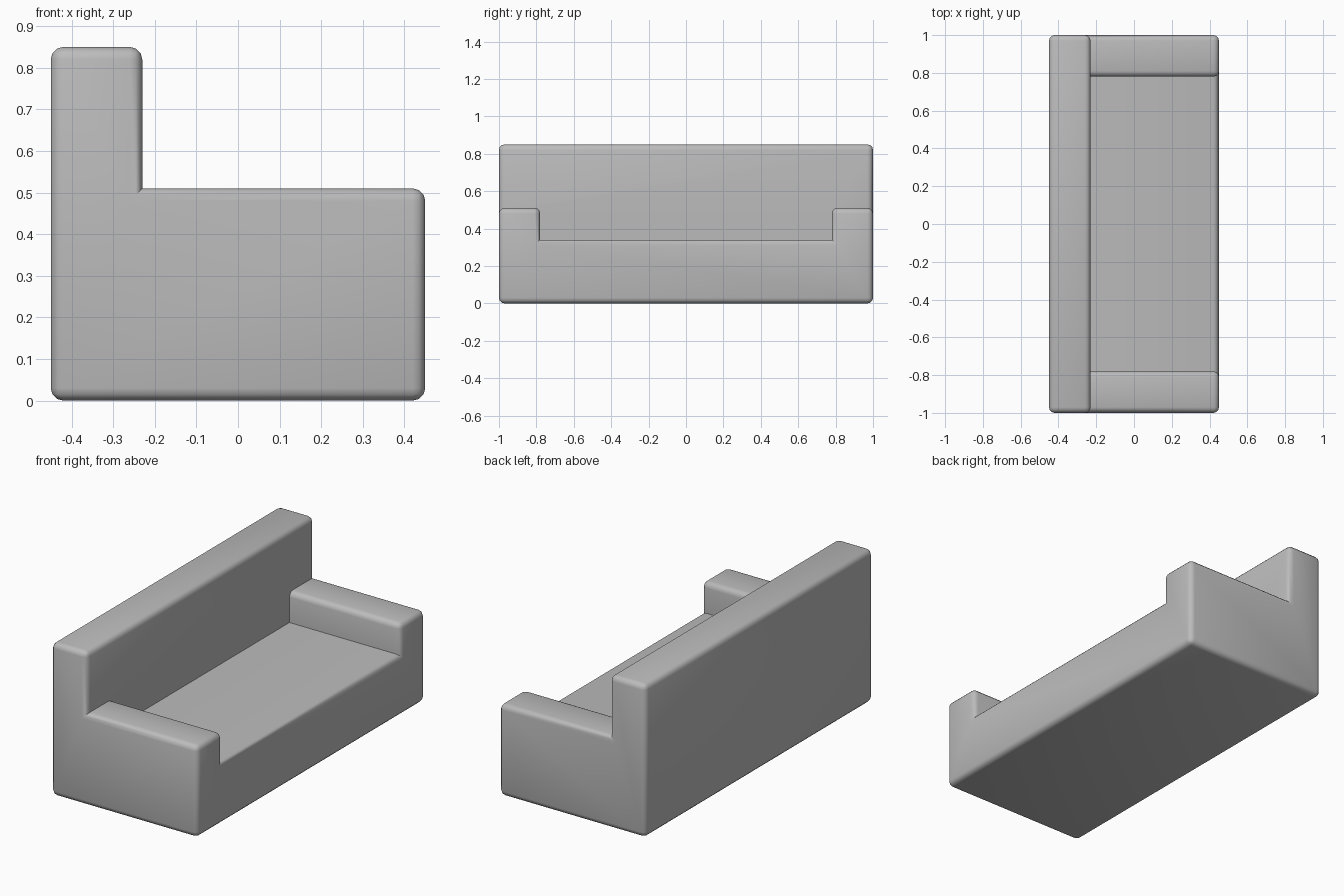
import bpy
import bmesh
import math

old = bpy.data.objects.get("Cube")
if old:
    bpy.data.objects.remove(old, do_unlink=True)

# Main sizes
HALF_DEPTH, BACK_X = 0.45, -0.23
HALF_WIDTH, ARM_Y = 1.0, 0.78
SEAT_Z, ARM_Z, BACK_Z = 0.34, 0.51, 0.85
ROUND = 0.03

xs = [-HALF_DEPTH, BACK_X, HALF_DEPTH]
ys = [-HALF_WIDTH, -ARM_Y, ARM_Y, HALF_WIDTH]
zs = [0, SEAT_Z, ARM_Z, BACK_Z]


def filled(i, j, k):
    """Is this block of the sofa solid: backrest, arm or seat?"""
    if not (0 <= i < 2 and 0 <= j < 3 and 0 <= k < 3):
        return False
    if i == 0:
        return True
    return k <= (0 if j == 1 else 1)


# Outer skin of the joined blocks
bm = bmesh.new()
for i in range(2):
    for j in range(3):
        for k in range(3):
            if not filled(i, j, k):
                continue
            for axis in range(3):
                for side in (0, 1):
                    near = [i, j, k]
                    near[axis] += 1 if side else -1
                    if filled(*near):
                        continue
                    corners = []
                    for a, b in ((0, 0), (1, 0), (1, 1), (0, 1)):
                        c = [i, j, k]
                        c[axis] += side
                        c[(axis + 1) % 3] += a
                        c[(axis + 2) % 3] += b
                        corners.append(bm.verts.new((xs[c[0]], ys[c[1]], zs[c[2]])))
                    bm.faces.new(corners if side else corners[::-1])
bmesh.ops.remove_doubles(bm, verts=bm.verts[:], dist=0.001)
bmesh.ops.dissolve_limit(bm, angle_limit=0.02, verts=bm.verts[:], edges=bm.edges[:])
bmesh.ops.recalc_face_normals(bm, faces=bm.faces[:])

# Round the outer edges, keep the inner creases sharp
outer = [e for e in bm.edges if e.is_manifold and e.calc_face_angle_signed() > 0.5]
bmesh.ops.bevel(bm, geom=outer, offset=ROUND, offset_type='OFFSET', segments=3,
                profile=0.5, affect='EDGES', clamp_overlap=False)

mesh = bpy.data.meshes.new("sofa_body")
bm.to_mesh(mesh)
bm.free()
sofa = bpy.data.objects.new("sofa_body", mesh)
bpy.context.collection.objects.link(sofa)

# Grey upholstery
GREY = (0.5, 0.5, 0.5, 1)
mat = bpy.data.materials.new("grey_fabric")
mat.use_nodes = True
mat.diffuse_color = GREY
mat.node_tree.nodes["Principled BSDF"].inputs["Base Color"].default_value = GREY
mesh.materials.append(mat)

bpy.ops.object.select_all(action='DESELECT')
sofa.select_set(True)
bpy.context.view_layer.objects.active = sofa
bpy.ops.object.shade_smooth_by_angle(angle=math.radians(40))
